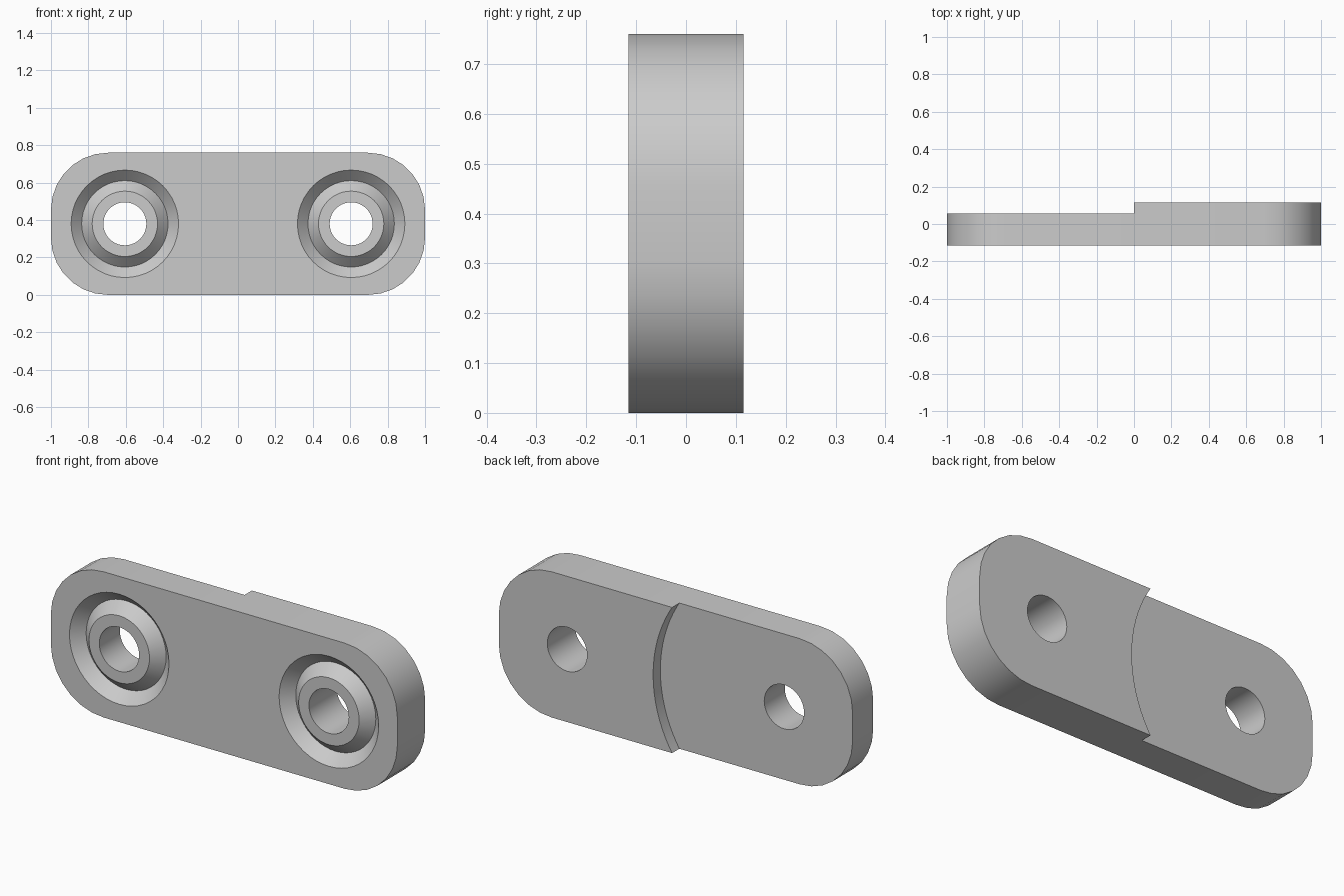
import bpy, bmesh
from math import radians, cos, sin, tau, hypot
from mathutils import Matrix, Vector

cube = bpy.data.objects.get("Cube")
if cube:
    bpy.data.objects.remove(cube, do_unlink=True)

HALF_L, HEIGHT, HALF_T = 1.0, 0.76, 0.115
CORNER_R, CORNER_STEPS = 0.305, 7
HOLE_X, MID_Z = 0.605, HEIGHT / 2
HOLE_R = 0.115
GROOVE_OUT, GROOVE_MID, GROOVE_IN = 0.287, 0.231, 0.175
GROOVE_DEPTH = 0.057
STEP_Y = 0.055

metal = bpy.data.materials.new("plain grey")
metal.use_nodes = True
grey = (0.6, 0.6, 0.6, 1)
metal.diffuse_color = grey
metal.node_tree.nodes["Principled BSDF"].inputs["Base Color"].default_value = grey


def finish(bm, name):
    bmesh.ops.recalc_face_normals(bm, faces=bm.faces)
    mesh = bpy.data.meshes.new(name)
    bm.to_mesh(mesh)
    bm.free()
    mesh.materials.append(metal)
    obj = bpy.data.objects.new(name, mesh)
    bpy.context.collection.objects.link(obj)
    return obj


def prism(name, outline, y0, y1):
    """Extrude an x-z outline from y0 to y1."""
    bm = bmesh.new()
    face = bm.faces.new([bm.verts.new((x, y0, z)) for x, z in outline])
    new = bmesh.ops.extrude_face_region(bm, geom=[face])["geom"]
    moved = [v for v in new if isinstance(v, bmesh.types.BMVert)]
    bmesh.ops.translate(bm, verts=moved, vec=(0, y1 - y0, 0))
    return finish(bm, name)


def circle(x, z, r, n):
    return [(x + r * cos(tau * i / n), z + r * sin(tau * i / n)) for i in range(n)]


def ring(name, x, z, profile, n):
    """Revolve a closed (radius, y) profile around a y-wise axis."""
    bm = bmesh.new()
    loops = [[bm.verts.new((x + r * cos(tau * i / n), y, z + r * sin(tau * i / n)))
              for r, y in profile] for i in range(n)]
    k = len(profile)
    for i in range(n):
        a, b = loops[i], loops[(i + 1) % n]
        for j in range(k):
            bm.faces.new((a[j], a[(j + 1) % k], b[(j + 1) % k], b[j]))
    return finish(bm, name)


# Rounded plate
outline = []
for q, (sx, sz) in enumerate([(1, 1), (-1, 1), (-1, -1), (1, -1)]):
    cx, cz = sx * (HALF_L - CORNER_R), MID_Z + sz * (MID_Z - CORNER_R)
    for i in range(CORNER_STEPS + 1):
        a = radians(90) * (q + i / CORNER_STEPS)
        outline.append((cx + CORNER_R * cos(a), cz + CORNER_R * sin(a)))
plate = prism("link_plate", outline, -HALF_T, HALF_T)

# Cutters: curved back step, through holes and V-shaped front grooves
step_r = hypot(HOLE_X, MID_Z)
cutters = [prism("step_cutter", circle(-HOLE_X, MID_Z, step_r, 96), STEP_Y, 0.3)]
over = 0.02
front = -HALF_T - over
v_profile = [(GROOVE_OUT + over, front), (GROOVE_MID, GROOVE_DEPTH - HALF_T),
             (GROOVE_IN - over, front)]
for side, x in (("right", -HOLE_X), ("left", HOLE_X)):
    cutters.append(prism(side + "_hole_cutter", circle(x, MID_Z, HOLE_R, 40), -0.3, 0.3))
    cutters.append(ring(side + "_groove_cutter", x, MID_Z, v_profile, 48))

for c in cutters:
    c.hide_render = True
    mod = plate.modifiers.new(c.name, "BOOLEAN")
    mod.operation = "DIFFERENCE"
    mod.solver = "EXACT"
    mod.object = c

# Bake the cuts, then drop the cutters
bpy.context.view_layer.update()
baked = bpy.data.meshes.new_from_object(
    plate.evaluated_get(bpy.context.evaluated_depsgraph_get()))
plate.modifiers.clear()
plate.data = baked
baked.materials.clear()
baked.materials.append(metal)
for p in baked.polygons:
    p.material_index = 0
for c in cutters:
    bpy.data.objects.remove(c, do_unlink=True)

# Smooth the round walls, keep the edges crisp
bpy.ops.object.select_all(action="DESELECT")
plate.select_set(True)
bpy.context.view_layer.objects.active = plate
bpy.ops.object.shade_smooth_by_angle(angle=radians(30))
